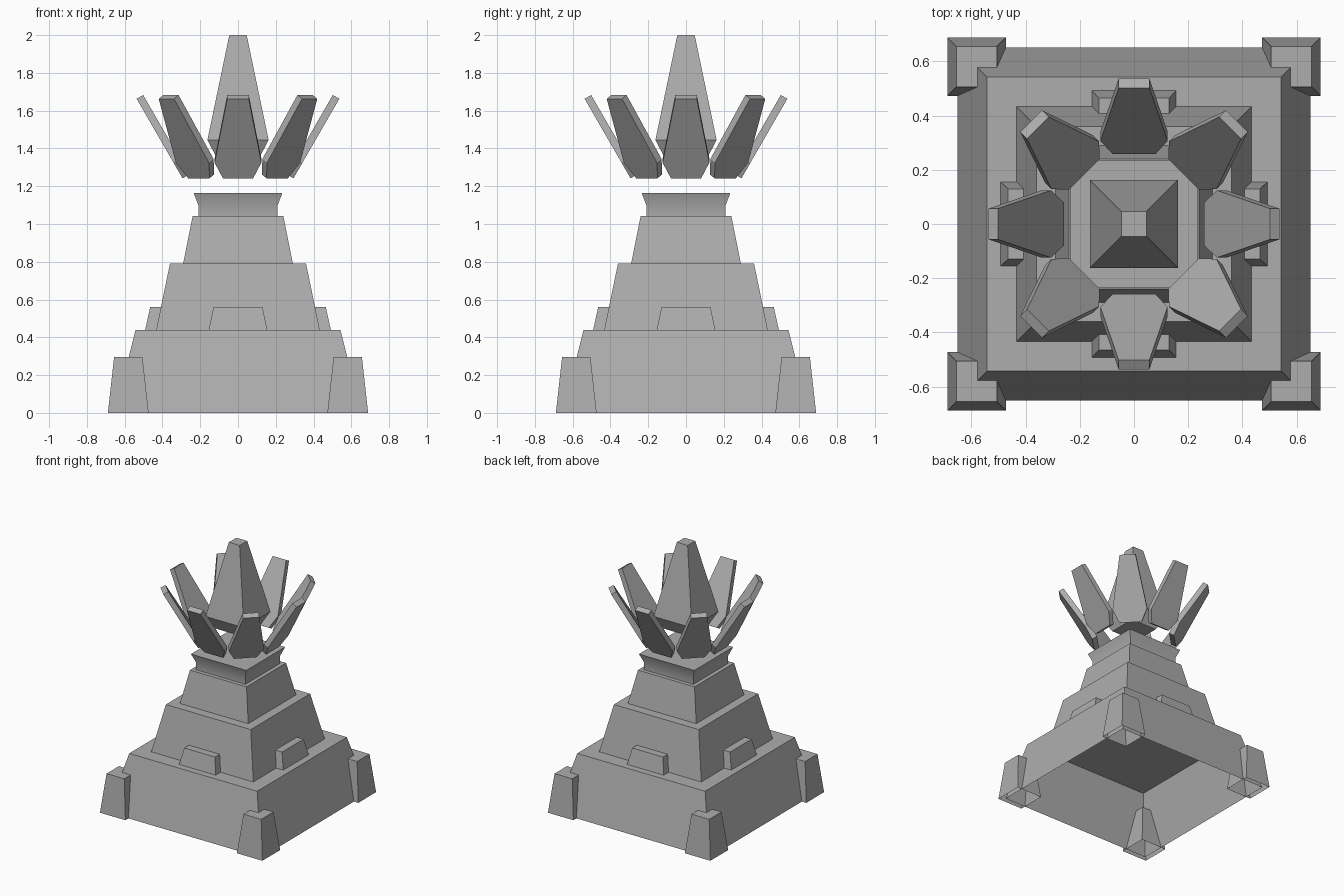
import bpy, math
from mathutils import Matrix

if "Cube" in bpy.data.objects:
    bpy.data.objects.remove(bpy.data.objects["Cube"])

stone = bpy.data.materials.new("grey_stone")
stone.diffuse_color = (0.42, 0.42, 0.42, 1)
stone.use_nodes = True
stone.node_tree.nodes["Principled BSDF"].inputs["Base Color"].default_value = stone.diffuse_color


def make(name, verts, faces):
    me = bpy.data.meshes.new(name)
    me.from_pydata(verts, [], faces)
    me.update()
    me.materials.append(stone)
    ob = bpy.data.objects.new(name, me)
    bpy.context.collection.objects.link(ob)
    return ob


def loft(name, rings, bottom=False, matrix=None):
    """Skin a stack of counter-clockwise rings, capped on top."""
    n = len(rings[0])
    verts = [v for r in rings for v in r]
    faces = []
    for k in range(len(rings) - 1):
        for i in range(n):
            j = (i + 1) % n
            faces.append((k * n + i, k * n + j, (k + 1) * n + j, (k + 1) * n + i))
    faces.append(tuple(range(len(verts) - n, len(verts))))
    if bottom:
        faces.append(tuple(reversed(range(n))))
    ob = make(name, verts, faces)
    if matrix:
        ob.data.transform(matrix)
    return ob


def rect(x0, x1, y0, y1, z):
    return [(x0, y0, z), (x1, y0, z), (x1, y1, z), (x0, y1, z)]


def square(h, z, cx=0, cy=0):
    return rect(cx - h, cx + h, cy - h, cy + h, z)


# stepped body, hollow underneath
loft("base_tier", [square(0.652, 0), square(0.543, 0.438)])
loft("middle_tier", [square(0.433, 0.438), square(0.36, 0.792)])
loft("upper_tier", [square(0.29, 0.792), square(0.24, 1.042)])

# flared neck
neck = loft("neck", [square(0.21, 1.042), square(0.21, 1.10), square(0.235, 1.165)])
bpy.context.view_layer.objects.active = neck
neck.select_set(True)
bpy.ops.object.shade_smooth_by_angle(angle=math.radians(35))
neck.select_set(False)

# corner posts
for sx in (-1, 1):
    for sy in (-1, 1):
        cx, cy = sx * 0.581, sy * 0.581
        loft("corner_post", [square(0.108, 0, cx, cy), square(0.075, 0.296, cx, cy)])

# small blocks on the ledge, one per side
for k in range(4):
    loft("ledge_block",
         [rect(-0.155, 0.155, -0.492, -0.36, 0.438), rect(-0.13, 0.13, -0.465, -0.36, 0.56)],
         matrix=Matrix.Rotation(k * math.pi / 2, 4, 'Z'))

# floating central spire
loft("spire", [square(0.11, 1.345), square(0.162, 1.445), square(0.046, 2.0)], bottom=True)


# ring of tilted petals: local y is along the blade, local z faces the spire
def outline(z):
    return [(-0.08, 0, z), (0.08, 0, z), (0.124, 0.095, z),
            (0.057, 0.486, z), (-0.057, 0.486, z), (-0.124, 0.095, z)]


tilt = Matrix.Translation((0, -0.259, 1.262)) @ Matrix.Rotation(math.pi, 4, 'Z') \
    @ Matrix.Rotation(math.radians(60), 4, 'X')
for k in range(8):
    loft("petal", [outline(-0.04), outline(0)], bottom=True,
         matrix=Matrix.Rotation(k * math.pi / 4, 4, 'Z') @ tilt)
